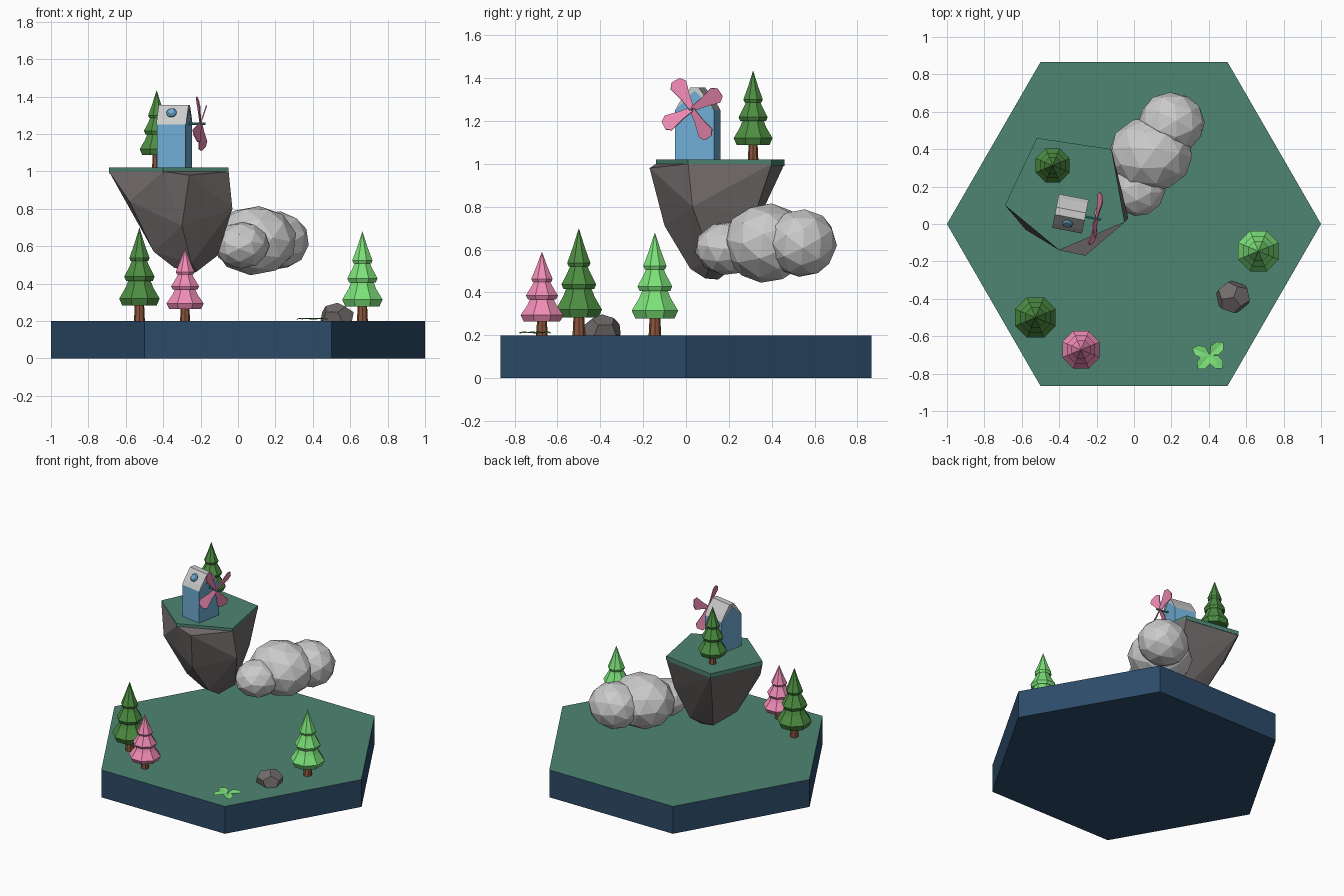
import bpy, bmesh, math, random
from mathutils import Vector, Matrix

if "Cube" in bpy.data.objects:
    bpy.data.objects.remove(bpy.data.objects["Cube"])

random.seed(4)


def mat(name, r, g, b):
    m = bpy.data.materials.new(name)
    m.diffuse_color = (r, g, b, 1)
    m.use_nodes = True
    m.node_tree.nodes["Principled BSDF"].inputs["Base Color"].default_value = m.diffuse_color
    return m


GRASS = mat("grass", 0.075, 0.235, 0.17)
NAVY = mat("navy", 0.025, 0.07, 0.14)
ROCK = mat("rock", 0.17, 0.15, 0.15)
DARK = mat("dark_leaf", 0.075, 0.27, 0.055)
LIGHT = mat("light_leaf", 0.2, 0.75, 0.19)
PINK = mat("pink", 0.87, 0.26, 0.46)
BARK = mat("bark", 0.26, 0.09, 0.045)
BLUE = mat("blue", 0.16, 0.42, 0.66)
TEAL = mat("teal", 0.05, 0.4, 0.4)


def finish(name, bm, material=None, normals=True):
    if normals:
        bmesh.ops.recalc_face_normals(bm, faces=bm.faces)
    me = bpy.data.meshes.new(name)
    bm.to_mesh(me)
    bm.free()
    ob = bpy.data.objects.new(name, me)
    bpy.context.collection.objects.link(ob)
    if material:
        me.materials.append(material)
    return ob


def prism(name, pts, vec, material=None):
    """Extrude a 3D polygon along vec."""
    bm = bmesh.new()
    vec = Vector(vec)
    a = [bm.verts.new(p) for p in pts]
    b = [bm.verts.new(Vector(p) + vec) for p in pts]
    n = len(pts)
    bm.faces.new(a)
    bm.faces.new(b)
    for i in range(n):
        bm.faces.new((a[i], a[(i + 1) % n], b[(i + 1) % n], b[i]))
    return finish(name, bm, material)


def hull(name, pts, material=None):
    bm = bmesh.new()
    vs = [bm.verts.new(p) for p in pts]
    res = bmesh.ops.convex_hull(bm, input=vs)
    inner = [e for e in res["geom_interior"] if isinstance(e, bmesh.types.BMVert)]
    bmesh.ops.delete(bm, geom=inner, context="VERTS")
    bmesh.ops.dissolve_limit(bm, angle_limit=0.03, verts=bm.verts, edges=bm.edges)
    return finish(name, bm, material)


def lathe(name, profile, pos, sides, material, turn=0.0):
    """Spin (radius, height) points; radius 0 gives a pole."""
    bm = bmesh.new()
    rings = []
    for r, z in profile:
        if r == 0:
            rings.append([bm.verts.new((pos[0], pos[1], pos[2] + z))] * sides)
        else:
            rings.append([bm.verts.new((pos[0] + r * math.cos(turn + math.tau * i / sides),
                                        pos[1] + r * math.sin(turn + math.tau * i / sides),
                                        pos[2] + z)) for i in range(sides)])
    for lo, hi in zip(rings, rings[1:]):
        for i in range(sides):
            j = (i + 1) % sides
            bm.faces.new(list(dict.fromkeys((lo[i], lo[j], hi[j], hi[i]))))
    return finish(name, bm, material)


# Hexagonal base with a grass top
base = prism("base", [(math.cos(i * math.pi / 3), math.sin(i * math.pi / 3), 0) for i in range(6)],
             (0, 0, 0.2), NAVY)
base.data.materials.append(GRASS)
for p in base.data.polygons:
    p.material_index = 1 if p.normal.z > 0.5 else 0

# Floating island: thin grass cap over a tapering rock
CAP = [(-0.69, 0.10), (-0.40, -0.14), (-0.05, 0.01), (-0.12, 0.40), (-0.52, 0.46)]
prism("island_grass", [(x, y, 0.99) for x, y in CAP], (0, 0, 0.03), GRASS)
hull("island_rock", [(x, y, 1.0) for x, y in CAP] + [
    (-0.26, -0.17, 0.98), (-0.58, -0.03, 0.84), (-0.03, 0.03, 0.80), (-0.13, 0.32, 0.76),
    (-0.45, 0.34, 0.76), (-0.30, -0.10, 0.71), (-0.45, 0.05, 0.57), (-0.25, 0.02, 0.51),
    (-0.11, 0.12, 0.55), (-0.20, 0.24, 0.53), (-0.36, 0.20, 0.50), (-0.34, 0.08, 0.485),
    (-0.23, 0.15, 0.46), (-0.22, 0.09, 0.465)], ROCK)


# Trees: trunk plus three flared tiers
def tree(name, x, y, z, h, r, material):
    lathe(name + "_trunk", [(0, 0), (0.25 * r, 0), (0.2 * r, 0.24 * h), (0, 0.24 * h)], (x, y, z), 8, BARK)
    prof = [(0, 0.19), (0.85, 0.165), (1.0, 0.24), (0.68, 0.36), (0.43, 0.50),
            (0.66, 0.43), (0.75, 0.475), (0.48, 0.59), (0.30, 0.68),
            (0.44, 0.64), (0.50, 0.675), (0.26, 0.82), (0, 1.0)]
    lathe(name + "_leaves", [(a * r, b * h) for a, b in prof], (x, y, z), 8, material, math.pi / 8)


tree("dark_tree", -0.527, -0.50, 0.2, 0.50, 0.117, DARK)
tree("pink_tree", -0.283, -0.672, 0.2, 0.39, 0.108, PINK)
tree("light_tree", 0.665, -0.145, 0.2, 0.48, 0.117, LIGHT)
tree("island_tree", -0.435, 0.313, 1.02, 0.415, 0.098, DARK)

# Windmill house, built around its own axis then turned
HOUSE = Matrix.Translation((-0.34, 0.055, 1.02)) @ Matrix.Rotation(math.radians(-11), 4, "Z")
W, D, EAVE, RIDGE = 0.078, 0.092, 0.23, 0.335


def place(ob):
    ob.data.transform(HOUSE)
    return ob


place(prism("house_walls", [(-W, -D, -0.01), (-W, D, -0.01), (-W, D, EAVE), (-W, 0, RIDGE - 0.012),
                            (-W, -D, EAVE)], (2 * W, 0, 0), BLUE))
place(prism("house_roof", [(-W - 0.003, -D, EAVE), (-W - 0.003, 0, RIDGE - 0.015), (-W - 0.003, D, EAVE),
                           (-W - 0.003, D - 0.02, EAVE + 0.035), (-W - 0.003, 0.02, RIDGE),
                           (-W - 0.003, -0.02, RIDGE), (-W - 0.003, -D + 0.02, EAVE + 0.035)],
            (2 * W + 0.006, 0, 0)))

# Round roof window, tilted with the front slope
win = lathe("roof_window", [(0, -0.015), (0.028, -0.015), (0.028, 0.01), (0.02, 0.017), (0, 0.017)],
            (0, 0, 0), 10, BLUE)
win.data.transform(Matrix.Translation((-0.005, -0.05, 0.29)) @ Matrix.Rotation(math.radians(50), 4, "X"))
place(win)

# Axle and four pitched sails
axle = lathe("axle", [(0, 0), (0.006, 0), (0.006, 0.1), (0, 0.1)], (0, 0, 0), 8, TEAL)
axle.data.transform(Matrix.Translation((W - 0.01, 0, 0.235)) @ Matrix.Rotation(math.pi / 2, 4, "Y"))
place(axle)
for k in range(4):
    blade = prism("sail_%d" % (k + 1),
                  [(-0.003, 0, -0.012), (-0.003, 0.06, -0.022), (-0.003, 0.13, -0.042), (-0.003, 0.155, -0.022),
                   (-0.003, 0.155, 0.022), (-0.003, 0.13, 0.042), (-0.003, 0.06, 0.022), (-0.003, 0, 0.012)],
                  (0.006, 0, 0), PINK)
    blade.data.transform(Matrix.Translation((0.142, 0, 0.235))
                         @ Matrix.Rotation(math.radians(30 + 90 * k), 4, "X")
                         @ Matrix.Rotation(math.radians(22), 4, "Y"))
    place(blade)

# Faceted cloud of three overlapping lumps
for name, c, s in (("cloud_middle", (0.09, 0.375, 0.63), (0.22, 0.195, 0.182)),
                   ("cloud_back", (0.20, 0.54, 0.63), (0.175, 0.16, 0.155)),
                   ("cloud_front", (0.02, 0.195, 0.605), (0.145, 0.15, 0.122))):
    bm = bmesh.new()
    bmesh.ops.create_icosphere(bm, subdivisions=2, radius=1.03)
    turn = Matrix.Rotation(random.uniform(0, 3), 4, "Z") @ Matrix.Rotation(0.5, 4, "X")
    bm.transform(Matrix.Translation(c) @ Matrix.Diagonal((*s, 1)) @ turn)
    finish(name, bm)

# Ground boulder: a turned, squashed dodecahedron
g = (1 + 5 ** 0.5) / 2
pts = [Vector((a, b, c)) for a in (-1, 1) for b in (-1, 1) for c in (-1, 1)]
for a in (-1 / g, 1 / g):
    for b in (-g, g):
        pts += [Vector((0, a, b)), Vector((a, b, 0)), Vector((b, 0, a))]
turn = Matrix.Rotation(0.7, 3, "Z") @ Matrix.Rotation(0.4, 3, "X")
hull("boulder", [Vector((0.53, -0.39, 0.225)) + Matrix.Diagonal((0.055, 0.052, 0.042)) @ (turn @ p) for p in pts], ROCK)

# Four-leaf ground plant, each leaf folded along its rib
for k, ang in enumerate((160, 42, -47, -130)):
    bm = bmesh.new()
    rib = [bm.verts.new(p) for p in ((0, 0, 0.208), (0.055, 0, 0.212), (0.10, 0, 0.209))]
    for s in (-1, 1):
        a, b = bm.verts.new((0.035, s * 0.032, 0.217)), bm.verts.new((0.075, s * 0.028, 0.216))
        for f in ((rib[0], rib[1], a), (a, rib[1], b), (b, rib[1], rib[2])):
            bm.faces.new(f if s > 0 else f[::-1])
    bm.transform(Matrix.Translation((0.405, -0.70, 0)) @ Matrix.Rotation(math.radians(ang), 4, "Z"))
    finish("plant_leaf_%d" % (k + 1), bm, LIGHT, normals=False)
